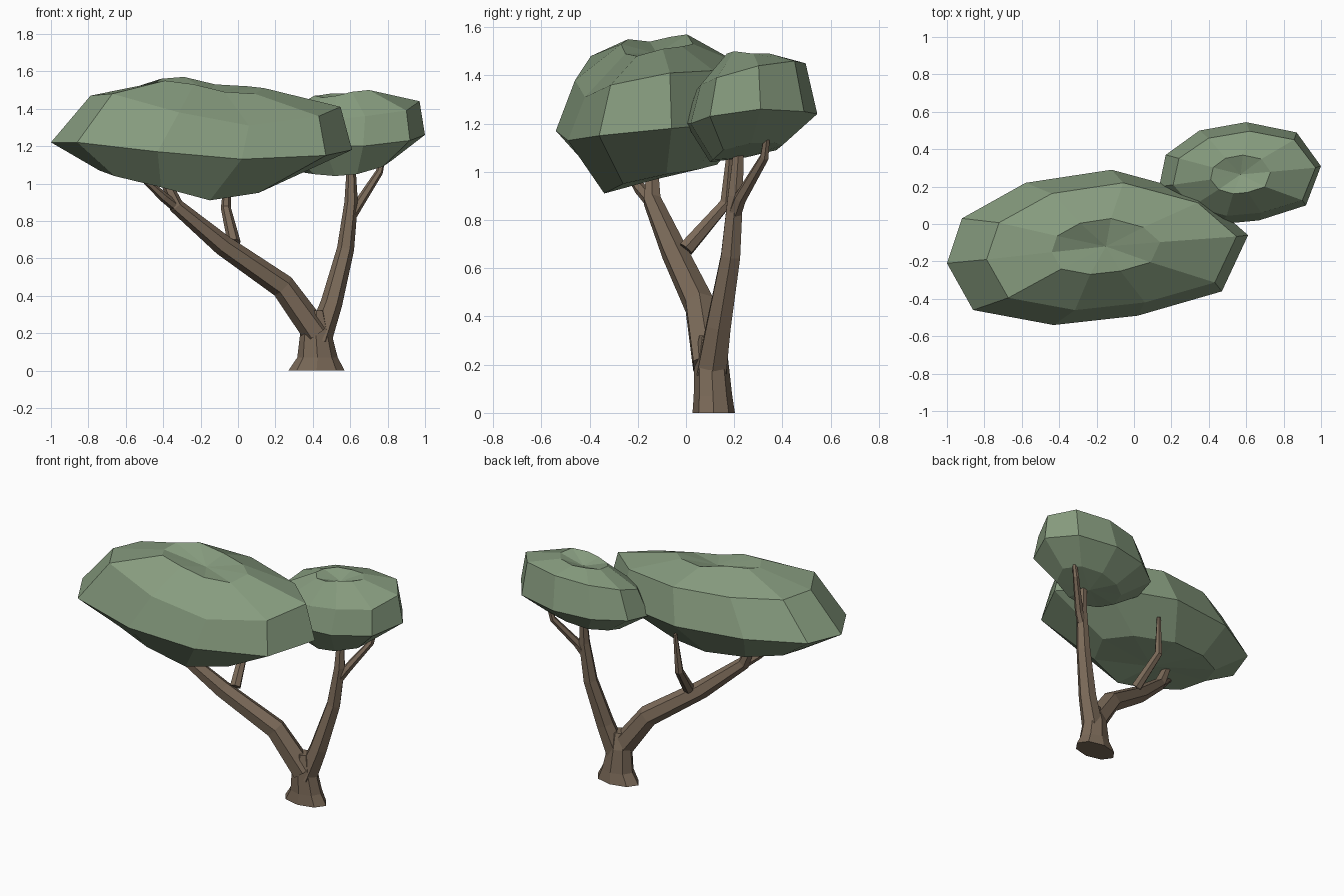
import bpy, bmesh, math
from mathutils import Vector

if "Cube" in bpy.data.objects:
    bpy.data.objects.remove(bpy.data.objects["Cube"])


def material(name, rgb):
    m = bpy.data.materials.new(name)
    m.diffuse_color = (*rgb, 1)
    m.use_nodes = True
    m.node_tree.nodes["Principled BSDF"].inputs["Base Color"].default_value = m.diffuse_color
    return m


LEAF = material("leaf_green", (0.24, 0.33, 0.21))
BARK = material("bark_brown", (0.20, 0.145, 0.10))


def finish(name, bm, mat):
    bmesh.ops.recalc_face_normals(bm, faces=bm.faces)
    me = bpy.data.meshes.new(name)
    bm.to_mesh(me)
    bm.free()
    me.materials.append(mat)
    ob = bpy.data.objects.new(name, me)
    bpy.context.collection.objects.link(ob)
    return ob


def bridge(bm, a, b):
    n = len(a)
    for i in range(n):
        bm.faces.new((a[i], a[(i + 1) % n], b[(i + 1) % n], b[i]))


def fan(bm, ring, point):
    tip = bm.verts.new(point)
    for i in range(len(ring)):
        bm.faces.new((ring[i], ring[(i + 1) % len(ring)], tip))


def canopy(name, outline, levels, bottom, top):
    """Stack scaled copies of one outline; each level = (scale, centre, heights)."""
    xs, ys = [p[0] for p in outline], [p[1] for p in outline]
    cx, cy = (min(xs) + max(xs)) / 2, (min(ys) + max(ys)) / 2
    bm = bmesh.new()
    rings = []
    for (sx, sy), (ox, oy), zs in levels:
        rings.append([bm.verts.new((ox + (x - cx) * sx, oy + (y - cy) * sy, z))
                      for (x, y), z in zip(outline, zs)])
    for a, b in zip(rings, rings[1:]):
        bridge(bm, a, b)
    fan(bm, rings[0], bottom)
    fan(bm, rings[-1], top)
    return finish(name, bm, LEAF)


def limb(name, path, radii, sides=6):
    """Tapered faceted tube along a path."""
    pts = [Vector(p) for p in path]
    bm = bmesh.new()
    rings = []
    for i, p in enumerate(pts):
        d = (pts[min(i + 1, len(pts) - 1)] - pts[max(i - 1, 0)]).normalized()
        u = Vector((0, 1, 0)).cross(d).normalized()
        v = d.cross(u)
        rings.append([bm.verts.new(p + radii[i] * (u * math.cos(t) + v * math.sin(t)))
                      for t in (2 * math.pi * k / sides for k in range(sides))])
    for a, b in zip(rings, rings[1:]):
        bridge(bm, a, b)
    bm.faces.new(rings[0])
    bm.faces.new(rings[-1])
    return finish(name, bm, BARK)


# Large canopy
canopy("large_canopy",
       [(-1, -.21), (-.86, -.46), (-.43, -.54), (.02, -.49), (.47, -.36),
        (.61, -.06), (.36, .16), (-.12, .29), (-.58, .22), (-.92, .03)],
       [((.58, .6), (-.275, -.12), [1.07, 1.04, .98, .91, .95, .99, 1.01, 1.03, 1.05, 1.07]),
        ((1, 1), (-.195, -.125), [1.22, 1.22, 1.17, 1.13, 1.15, 1.18, 1.2, 1.23, 1.24, 1.23]),
        ((.83, .82), (-.12, -.12), [1.47, 1.48, 1.38, 1.31, 1.36, 1.41, 1.42, 1.45, 1.46, 1.46]),
        ((.36, .36), (-.15, -.12), [1.54, 1.55, 1.53, 1.49, 1.48, 1.51, 1.52, 1.53, 1.57, 1.56])],
       (-.25, -.12, .97), (-.15, -.12, 1.49))

# Small canopy
canopy("small_canopy",
       [(1, .31), (.92, .10), (.67, .02), (.46, 0), (.25, .06),
        (.135, .2), (.17, .37), (.35, .5), (.6, .545), (.87, .49)],
       [((.55, .55), (.58, .25), [1.12, 1.09, 1.05, 1.04, 1.05, 1.06, 1.08, 1.09, 1.11, 1.12]),
        ((1, 1), (.567, .272), [1.26, 1.23, 1.2, 1.2, 1.2, 1.2, 1.22, 1.23, 1.24, 1.25]),
        ((.88, .83), (.59, .27), [1.44, 1.39, 1.36, 1.34, 1.34, 1.36, 1.4, 1.43, 1.45, 1.46]),
        ((.37, .38), (.57, .265), [1.49, 1.5, 1.49, 1.47, 1.46, 1.47, 1.47, 1.48, 1.48, 1.49])],
       (.58, .25, 1.06), (.57, .265, 1.44))

# Trunk with flared foot: (x, y, z, radius x, radius y)
bm = bmesh.new()
rings = []
for x, y, z, rx, ry in [(.42, .115, 0, .15, .088), (.425, .112, .07, .108, .08),
                        (.415, .105, .22, .08, .07), (.42, .1, .32, .045, .045)]:
    rings.append([bm.verts.new((x + rx * math.cos(k * math.pi / 4),
                                y + ry * math.sin(k * math.pi / 4), z)) for k in range(8)])
for a, b in zip(rings, rings[1:]):
    bridge(bm, a, b)
bm.faces.new(rings[0])
bm.faces.new(rings[-1])
finish("trunk", bm, BARK)

# Main limbs
limb("left_limb", [(.42, .095, .2), (.24, .055, .45), (-.08, -.05, .67), (-.33, -.14, .88), (-.4, -.14, 1.04)],
     [.075, .066, .056, .04, .025])
limb("right_limb", [(.43, .105, .16), (.5, .135, .36), (.575, .185, .65), (.605, .205, .9), (.605, .225, 1.18)],
     [.07, .058, .046, .036, .018])

# Thin side branches
limb("left_tip_branch", [(-.3, -.12, .85), (-.4, -.19, .93), (-.52, -.26, 1.04)], [.03, .026, .015])
limb("left_upright_branch", [(-.02, 0, .68), (-.065, .165, .87), (-.05, .185, 1.12)], [.035, .027, .013])
limb("right_side_branch", [(.6, .2, .82), (.645, .225, .89), (.755, .325, 1.06), (.785, .34, 1.18)],
     [.03, .027, .02, .012])
